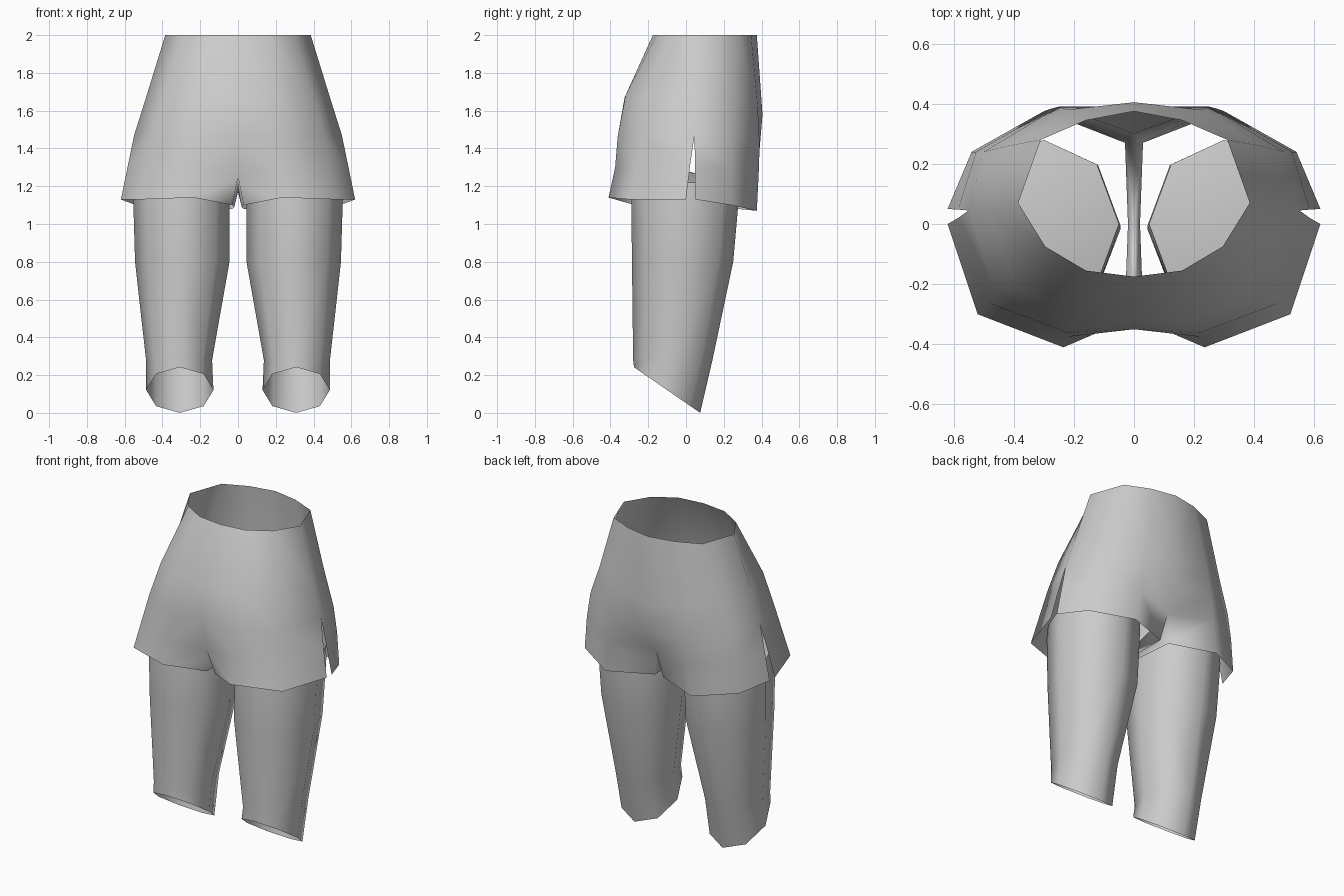
import bpy, bmesh, math

if "Cube" in bpy.data.objects:
    bpy.data.objects.remove(bpy.data.objects["Cube"])

cloth = bpy.data.materials.new("pale_grey")
cloth.diffuse_color = (0.6, 0.6, 0.6, 1)
cloth.use_nodes = True
cloth.node_tree.nodes["Principled BSDF"].inputs["Base Color"].default_value = cloth.diffuse_color


def finish(name, bm, angle):
    me = bpy.data.meshes.new(name)
    bm.to_mesh(me)
    bm.free()
    me.materials.append(cloth)
    ob = bpy.data.objects.new(name, me)
    bpy.context.collection.objects.link(ob)
    bpy.ops.object.select_all(action='DESELECT')
    ob.select_set(True)
    bpy.context.view_layer.objects.active = ob
    bpy.ops.object.shade_smooth_by_angle(angle=math.radians(angle))
    return ob


# Shorts: rows from waist to hem, each from front centre round the side to back centre
WAIST = [(0, -.175, 2), (.16, -.155, 2), (.295, -.075, 2), (.385, .07, 2),
         (.31, .28, 2), (.16, .345, 2), (0, .375, 2)]
HIP = [(0, -.325, 1.67), (.2, -.32, 1.68), (.4, -.2, 1.66), (.49, .05, 1.66),
       (.42, .26, 1.66), (.22, .38, 1.62), (0, .405, 1.58)]
SEAT = [(0, -.35, 1.46), (.22, -.362, 1.46), (.46, -.225, 1.46), (.55, .045, 1.47),
        (.5, .24, 1.46), (.25, .39, 1.42), (0, .39, 1.4)]
# below the seat the side is slit, so front and back panels have their own edge
FRONT_LOW = [(0, -.31, 1.25), (.22, -.375, 1.3), (.49, -.26, 1.3), (.585, .02, 1.3)]
FRONT_HEM = [(.03, -.27, 1.1), (.235, -.41, 1.14), (.52, -.3, 1.13), (.62, 0, 1.13)]
BACK_LOW = [(.585, .048, 1.3), (.525, .24, 1.3), (.27, .385, 1.27), (0, .3, 1.25)]
BACK_HEM = [(.62, .05, 1.13), (.54, .24, 1.1), (.3, .375, 1.07), (.03, .27, 1.08)]

bm = bmesh.new()
rows = [[bm.verts.new(p) for p in r] for r in
        (WAIST, HIP, SEAT, FRONT_LOW, FRONT_HEM, BACK_LOW, BACK_HEM)]
waist, hip, seat, f_low, f_hem, b_low, b_hem = rows


def strip(a, b):
    for i in range(len(a) - 1):
        bm.faces.new((a[i], b[i], b[i + 1], a[i + 1]))


for a, b in ((waist, hip), (hip, seat), (seat[:4], f_low), (f_low, f_hem),
             (seat[3:], b_low), (b_low, b_hem)):
    strip(a, b)
# crotch fold joining front to back
mid = [bm.verts.new((0, 0, 1.17)), bm.verts.new((.02, 0, 1.09))]
bm.faces.new((f_low[0], mid[0], mid[1], f_hem[0]))
bm.faces.new((mid[0], b_low[-1], b_hem[-1], mid[1]))
bmesh.ops.recalc_face_normals(bm, faces=bm.faces)
if next(f for f in bm.faces if waist[0] in f.verts).normal.y > 0:
    bmesh.ops.reverse_faces(bm, faces=bm.faces)
shorts = finish("shorts", bm, 80)
mir = shorts.modifiers.new("mirror", 'MIRROR')
mir.merge_threshold = 0.001

# Legs: eight-sided tubes with a slanted open lower end
RINGS = [(None, .308, -.10, .178, .175), (.28, .312, -.07, .175, .21),
         (.8, .295, -.018, .25, .268), (1.14, .30, -.005, .255, .285),
         (1.22, .30, 0, .25, .28)]
for name, side in (("right_leg", 1), ("left_leg", -1)):
    bm = bmesh.new()
    loops = []
    for z, cx, cy, rx, ry in RINGS:
        loop = []
        for k in range(8):
            a = k * math.tau / 8
            x, y = cx + rx * math.cos(a), cy + ry * math.sin(a)
            h = .052 - .69 * y if z is None else z
            loop.append(bm.verts.new((side * x, y, max(h, 0))))
        loops.append(loop)
    for a, b in zip(loops, loops[1:]):
        for k in range(8):
            j = (k + 1) % 8
            bm.faces.new((a[k], a[j], b[j], b[k]))
    # rounded top hidden inside the shorts
    top = bm.verts.new((side * .3, 0, 1.28))
    for k in range(8):
        bm.faces.new((loops[-1][k], loops[-1][(k + 1) % 8], top))
    bmesh.ops.recalc_face_normals(bm, faces=bm.faces)
    finish(name, bm, 60)
